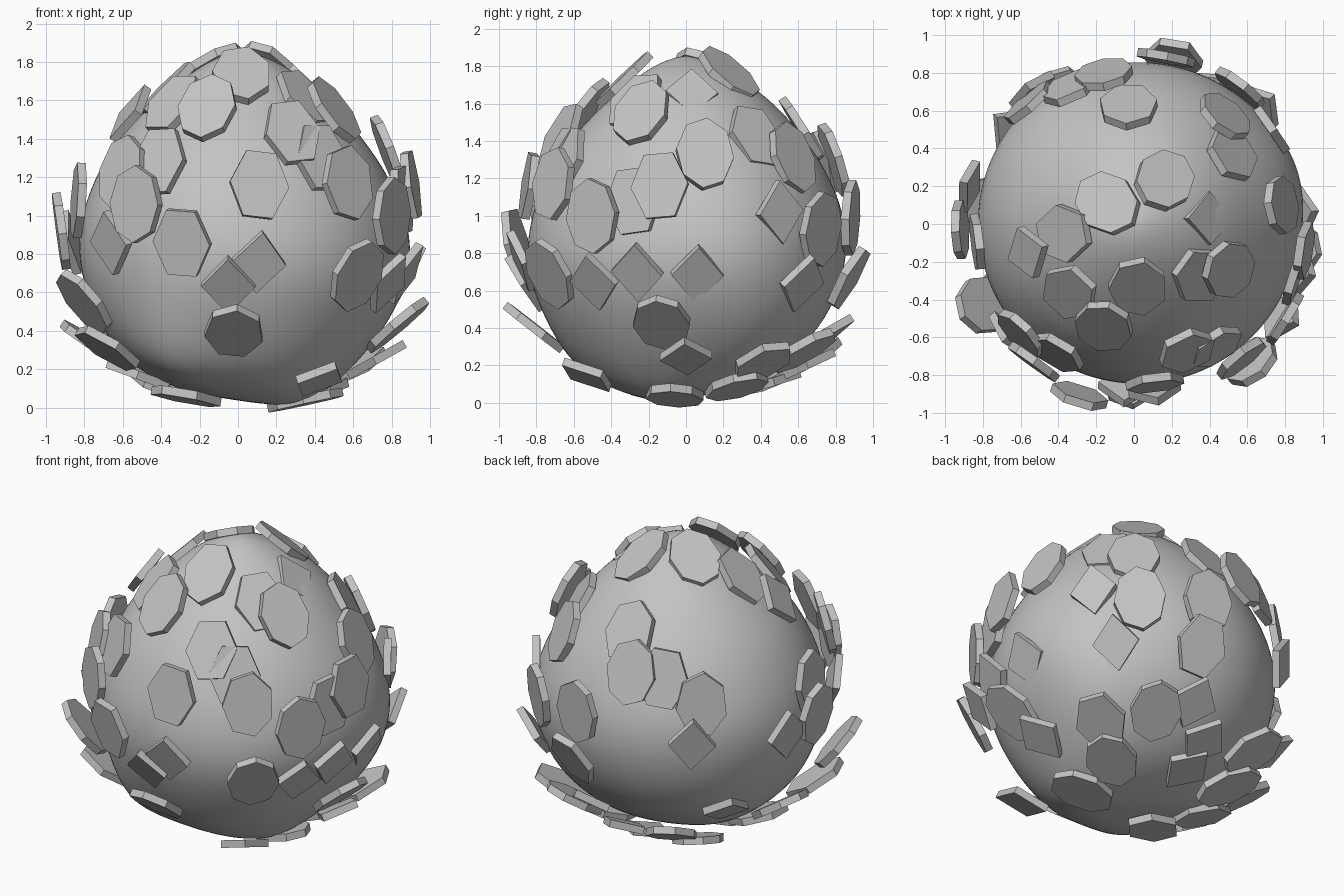
import bpy, bmesh, math, random
from mathutils import Vector, Matrix

random.seed(4)

grey = bpy.data.materials.new("stone_grey")
grey.diffuse_color = (0.55, 0.55, 0.55, 1)


def finish(name, bm, smooth=False):
    mesh = bpy.data.meshes.new(name)
    bmesh.ops.recalc_face_normals(bm, faces=bm.faces)
    bm.to_mesh(mesh)
    bm.free()
    ob = bpy.data.objects.new(name, mesh)
    bpy.context.collection.objects.link(ob)
    mesh.materials.append(grey)
    for p in mesh.polygons:
        p.use_smooth = smooth
    return ob


# Egg-shaped body: rings of (height, radius, centre x, centre y)
rings = [(0.03, 0.17, 0.20, -0.10), (0.11, 0.42, 0.07, -0.06), (0.25, 0.61, 0.02, -0.03),
         (0.45, 0.76, 0.02, 0.0), (0.70, 0.86, 0.03, 0.0), (0.95, 0.86, 0.02, 0.01),
         (1.20, 0.77, 0.02, 0.01), (1.40, 0.645, 0.01, 0.01), (1.60, 0.46, 0.03, 0.02),
         (1.75, 0.27, 0.03, 0.01), (1.83, 0.12, 0.02, 0.0)]
SEG = 32
bm = bmesh.new()
loops = []
for z, r, cx, cy in rings:
    loops.append([bm.verts.new((cx + r * math.cos(a), cy + r * math.sin(a), z))
                  for a in (2 * math.pi * i / SEG for i in range(SEG))])
for lo, hi in zip(loops, loops[1:]):
    for i in range(SEG):
        j = (i + 1) % SEG
        bm.faces.new((lo[i], lo[j], hi[j], hi[i]))
for ring, tip in ((loops[0], (0.25, -0.1, 0.01)), (loops[-1], (0.02, 0, 1.86))):
    t = bm.verts.new(tip)
    for i in range(SEG):
        bm.faces.new((ring[i], ring[(i + 1) % SEG], t))
# Soft bulges that make the egg uneven: (centre, height, spread)
for at, amount, spread in (((-0.42, -0.58, 0.24), 0.09, 0.17), ((0.62, 0.44, 0.32), 0.05, 0.22),
                           ((0.85, 0.28, 0.80), 0.04, 0.25), ((-0.42, 0.22, 0.13), 0.04, 0.17)):
    at = Vector(at)
    push = (at - Vector((0, 0, 0.8))).normalized() * amount
    for v in bm.verts:
        v.co += push * math.exp(-(v.co - at).length_squared / (2 * spread ** 2))
body = finish("egg_body", bm, True)
body.modifiers.new("smooth", 'SUBSURF').levels = 2


# Flat scales facing outwards: steep near the tip, flat near the base
def scales(name, sides, places, wide, tall, jitter=0.15):
    bm = bmesh.new()
    for x, y, z in places:
        v = z - 1.03
        v *= 1 + min(0.65, -v * 1.1) if v < 0 else 1 - max(0, z - 1.4) * 1.55
        n = Vector((x, y, v)).normalized()
        up = Vector((0, 0, 1))
        up = (up - n * up.dot(n)).normalized()
        side = up.cross(n)
        frame = Matrix((side, up, n)).transposed().to_4x4()
        turn = math.pi / 2 + random.uniform(-jitter, jitter)
        m = (Matrix.Translation((x, y, z)) @ frame
             @ Matrix.Diagonal((wide, tall, 1, 1)) @ Matrix.Rotation(turn, 4, 'Z'))
        bmesh.ops.create_cone(bm, cap_ends=True, segments=sides, radius1=1,
                              radius2=1, depth=0.045, matrix=m)
    finish(name, bm)


scales("diamond_scales", 4, [
    (-0.66, -0.58, 0.86), (0.11, -0.88, 0.76), (-0.05, -0.86, 0.64), (0.78, -0.49, 0.65),
    (0.87, -0.26, 0.70), (0.88, 0.06, 0.69), (0.73, 0.50, 1.02), (0.42, -0.53, 0.15),
    (-0.56, -0.15, 1.53), (-0.54, 0.71, 0.90), (-0.63, 0.49, 0.42), (0.0, 0.64, 0.20),
    (-0.03, 0.45, 0.11), (0.16, 0.75, 0.36), (0.39, 0.03, 1.65), (-0.87, 0.20, 0.86),
    (0.72, 0.0, 0.25), (0.66, 0.62, 0.64)], 0.14, 0.17, 0.1)

scales("hexagon_scales", 6, [
    (0.28, -0.67, 1.43), (0.11, -0.84, 1.16), (-0.29, -0.91, 0.86), (-0.41, -0.68, 1.28),
    (0.90, -0.14, 1.16), (0.85, -0.28, 1.08), (0.60, 0.41, 0.22), (0.52, 0.37, 1.42),
    (0.35, -0.27, 1.61), (-0.37, -0.05, 1.66), (-0.34, -0.36, 1.58), (-0.34, 0.72, 1.28),
    (0.43, -0.65, 1.30), (0.21, 0.87, 0.67), (-0.68, -0.36, 0.31),
    (-0.27, -0.15, 0.06), (-0.52, 0.0, 0.17)], 0.155, 0.198)

scales("heptagon_scales", 7, [
    (0.02, -0.33, 1.73), (-0.03, 0.62, 1.46), (0.57, -0.71, 1.17), (-0.56, 0.64, 1.14),
    (-0.02, -0.81, 0.40), (-0.83, -0.10, 1.08), (-0.36, 0.66, 0.25)], 0.155, 0.2)

scales("octagon_scales", 8, [
    (-0.16, -0.54, 1.56), (-0.53, -0.73, 1.06), (-0.60, -0.58, 1.22), (0.62, -0.73, 0.69),
    (0.80, -0.50, 1.00), (0.50, -0.24, 1.55), (0.78, 0.10, 1.33), (0.83, -0.13, 0.43),
    (0.35, -0.06, 0.04), (0.40, 0.27, 0.09), (0.36, 0.63, 0.28), (0.48, 0.57, 1.31),
    (0.56, 0.72, 0.93), (0.16, 0.23, 1.76), (-0.14, 0.11, 1.78), (-0.16, 0.79, 1.30),
    (0.17, 0.88, 0.99), (-0.92, -0.03, 0.92), (-0.80, -0.43, 0.55),
    (-0.75, 0.10, 0.33), (-0.38, 0.42, 0.13)], 0.155, 0.202)
